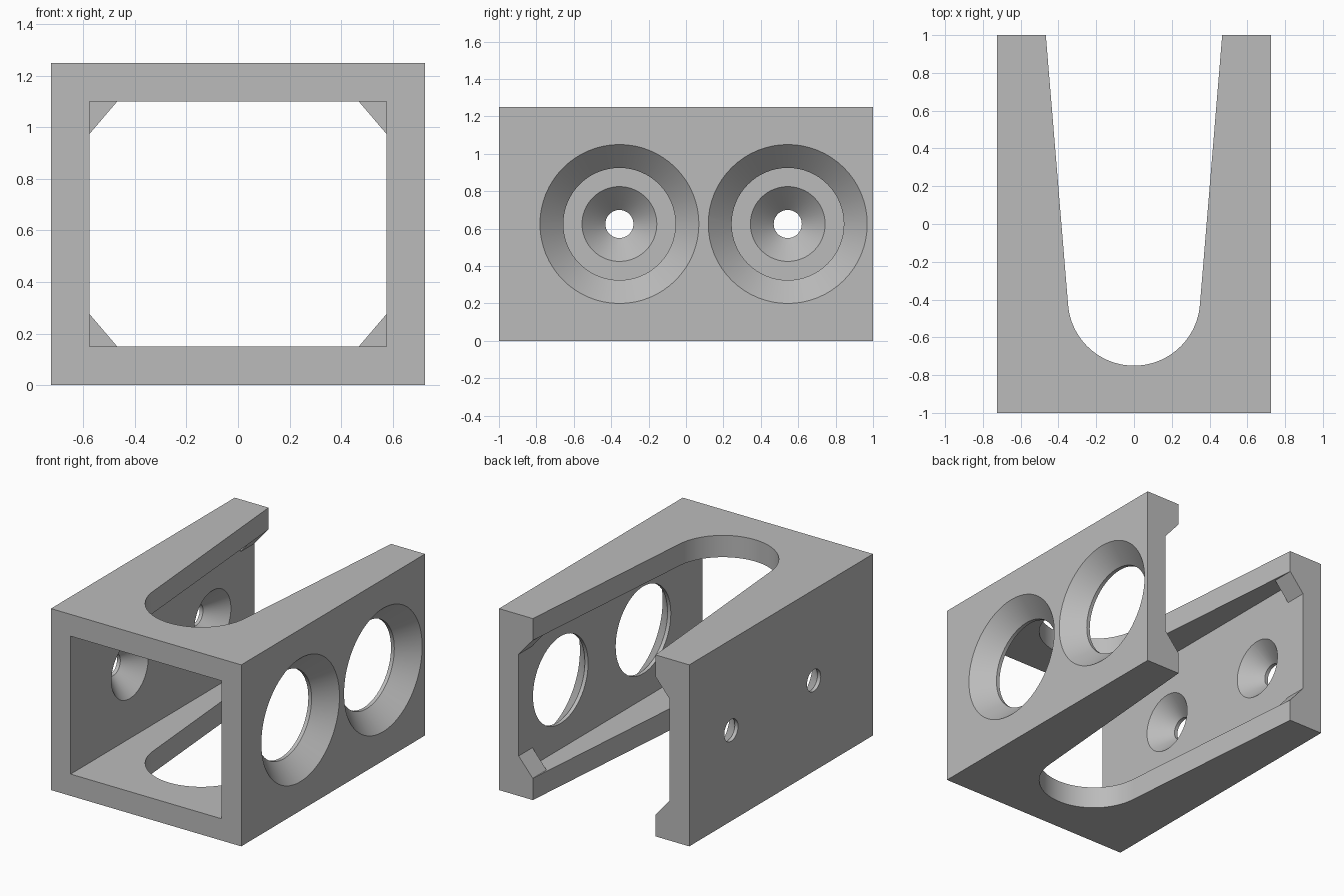
import bpy, bmesh
from math import sin, cos, pi, radians
from mathutils import Matrix, Vector

cube = bpy.data.objects.get("Cube")
if cube:
    bpy.data.objects.remove(cube, do_unlink=True)

WIDTH, LENGTH, HEIGHT, WALL = 1.45, 2.0, 1.25, 0.15
HALF, INNER, MID = WIDTH / 2, WIDTH / 2 - WALL, HEIGHT / 2
RISE = MID - WALL                      # half the height of the tunnel

grey = bpy.data.materials.new("plain grey")
grey.use_nodes = True
colour = (0.5, 0.5, 0.5, 1)
grey.diffuse_color = colour
grey.node_tree.nodes["Principled BSDF"].inputs["Base Color"].default_value = colour


def make_object(name, bm):
    bmesh.ops.recalc_face_normals(bm, faces=bm.faces)
    mesh = bpy.data.meshes.new(name)
    bm.to_mesh(mesh)
    bm.free()
    mesh.materials.append(grey)
    obj = bpy.data.objects.new(name, mesh)
    bpy.context.collection.objects.link(obj)
    return obj


def prism(name, outline, sweep):
    """Closed outline of 3D points swept along a vector."""
    bm = bmesh.new()
    face = bm.faces.new([bm.verts.new(p) for p in outline])
    swept = bmesh.ops.extrude_face_region(bm, geom=[face])["geom"]
    verts = [v for v in swept if isinstance(v, bmesh.types.BMVert)]
    bmesh.ops.translate(bm, verts=verts, vec=Vector(sweep))
    return make_object(name, bm)


def lathe_x(name, profile, y, z, sides=64):
    """Stack of rings (x, radius) around an axis along x."""
    bm = bmesh.new()
    rings = []
    for x, r in profile:
        angles = [2 * pi * i / sides for i in range(sides)]
        rings.append([bm.verts.new((x, y + r * cos(a), z + r * sin(a))) for a in angles])
    for low, high in zip(rings, rings[1:]):
        for i in range(sides):
            j = (i + 1) % sides
            bm.faces.new((low[i], low[j], high[j], high[i]))
    bm.faces.new(rings[0])
    bm.faces.new(rings[-1])
    return make_object(name, bm)


# Solid block
bm = bmesh.new()
bmesh.ops.create_cube(bm, size=1, matrix=Matrix.Translation((0, 0, MID))
                      @ Matrix.Diagonal((WIDTH, LENGTH, HEIGHT, 1)))
body = make_object("bracket_body", bm)
cutters = []

# Rectangular tunnel, stopping short of the corner gussets at the back
rect = [(sx * INNER, -1.1, MID + sz * RISE)
        for sx, sz in ((-1, -1), (1, -1), (1, 1), (-1, 1))]
cutters.append(prism("tunnel_cutter", rect, (0, 1.95, 0)))

# Back opening with bevelled corners, which leaves the four gussets
gx, gz = 0.468, RISE - 0.125
octagon = [(-gx, -RISE), (gx, -RISE), (INNER, -gz), (INNER, gz),
           (gx, RISE), (-gx, RISE), (-INNER, gz), (-INNER, -gz)]
cutters.append(prism("back_opening_cutter", [(x, 0.5, MID + z) for x, z in octagon], (0, 0.7, 0)))

# Tapered slot with a round end, through the top and bottom plates
radius, centre, lean = 0.35, -0.4, 0.0825
arc = [pi + lean + (pi - 2 * lean) * i / 48 for i in range(49)]
slot = [(radius * cos(a), centre + radius * sin(a), -0.1) for a in arc]
end_y = 1.1
end_x = (radius + (end_y - centre) * sin(lean)) / cos(lean)
slot += [(end_x, end_y, -0.1), (-end_x, end_y, -0.1)]
cutters.append(prism("slot_cutter", slot, (0, 0, HEIGHT + 0.2)))

# Large countersunk holes on one side, small screw holes sunk from inside opposite
DEPTH, OVER = 0.125, 0.05
for y in (-0.356, 0.544):
    cutters.append(lathe_x("large_hole_cutter", [
        (INNER - OVER, 0.3), (HALF - DEPTH, 0.3),
        (HALF, 0.425), (HALF + OVER, 0.425 + OVER)], y, MID))
    cutters.append(lathe_x("screw_hole_cutter", [
        (-HALF - OVER, 0.075), (-INNER - DEPTH, 0.075),
        (-INNER, 0.2), (-INNER + OVER, 0.2 + OVER)], y, MID))

# Cut everything out of the block
bpy.ops.object.select_all(action="DESELECT")
body.select_set(True)
bpy.context.view_layer.objects.active = body
for cutter in cutters:
    cutter.hide_render = True
    mod = body.modifiers.new(cutter.name, "BOOLEAN")
    mod.operation, mod.solver, mod.object = "DIFFERENCE", "EXACT", cutter
    bpy.ops.object.modifier_apply(modifier=mod.name)
for cutter in cutters:
    bpy.data.objects.remove(cutter, do_unlink=True)

bpy.ops.object.shade_smooth_by_angle(angle=radians(25))
